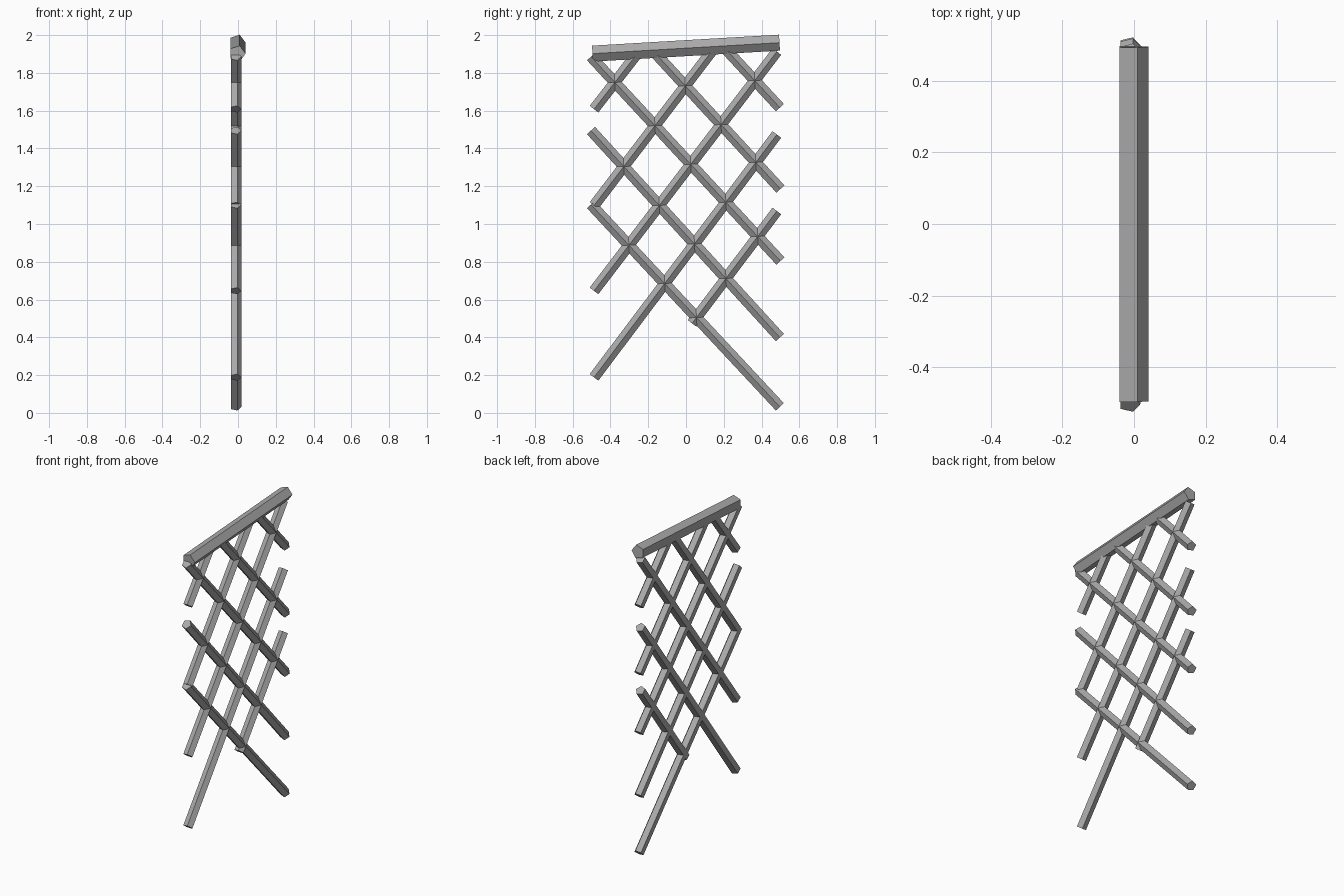
import bpy, bmesh
from math import sin, cos, tau
from mathutils import Vector

cube = bpy.data.objects.get("Cube")
if cube:
    bpy.data.objects.remove(cube, do_unlink=True)

grey = bpy.data.materials.new("weathered_grey")
grey.use_nodes = True
colour = (0.4, 0.4, 0.4, 1)
grey.diffuse_color = colour
grey.node_tree.nodes["Principled BSDF"].inputs["Base Color"].default_value = colour


def pole(name, start, end, radius, x, sides=5):
    """Flat-shaded prism between two (y, z) points, one ridge facing +x."""
    a, b = Vector((x, *start)), Vector((x, *end))
    across = (b - a).normalized().cross(Vector((1, 0, 0)))
    bm = bmesh.new()
    ring = []
    for i in range(sides):
        t = tau * i / sides
        ring.append(bm.verts.new(a + radius * (Vector((cos(t), 0, 0)) + across * sin(t))))
    cap = bm.faces.new(ring)
    grown = bmesh.ops.extrude_face_region(bm, geom=[cap], use_keep_orig=True)
    verts = [g for g in grown["geom"] if isinstance(g, bmesh.types.BMVert)]
    bmesh.ops.translate(bm, verts=verts, vec=b - a)
    bmesh.ops.recalc_face_normals(bm, faces=bm.faces)
    mesh = bpy.data.meshes.new(name)
    bm.to_mesh(mesh)
    bm.free()
    mesh.materials.append(grey)
    bpy.context.collection.objects.link(bpy.data.objects.new(name, mesh))


# Thick sloping rail along the top
pole("top_rail", (-0.495, 1.902), (0.495, 1.96), 0.0445, -0.0045)

# Lattice slats running down towards the back
falling = [
    ((-0.503, 1.886), (0.5, 0.804)),
    ((-0.18, 1.923), (0.5, 1.185)),
    ((0.198, 1.939), (0.497, 1.616)),
    ((-0.503, 1.495), (0.497, 0.399)),
    ((-0.503, 1.103), (0.497, 0.032)),
]
# Lattice slats running up towards the back
rising = [
    ((-0.487, 1.608), (-0.246, 1.918)),
    ((-0.487, 1.098), (0.151, 1.934)),
    ((-0.487, 0.646), (0.481, 1.913)),
    ((-0.487, 0.188), (0.481, 1.474)),
    ((0.032, 0.474), (0.481, 1.069)),
]
for label, slats in (("falling_slat", falling), ("rising_slat", rising)):
    for n, (start, end) in enumerate(slats, 1):
        pole(f"{label}_{n}", start, end, 0.0303, -0.0125)
